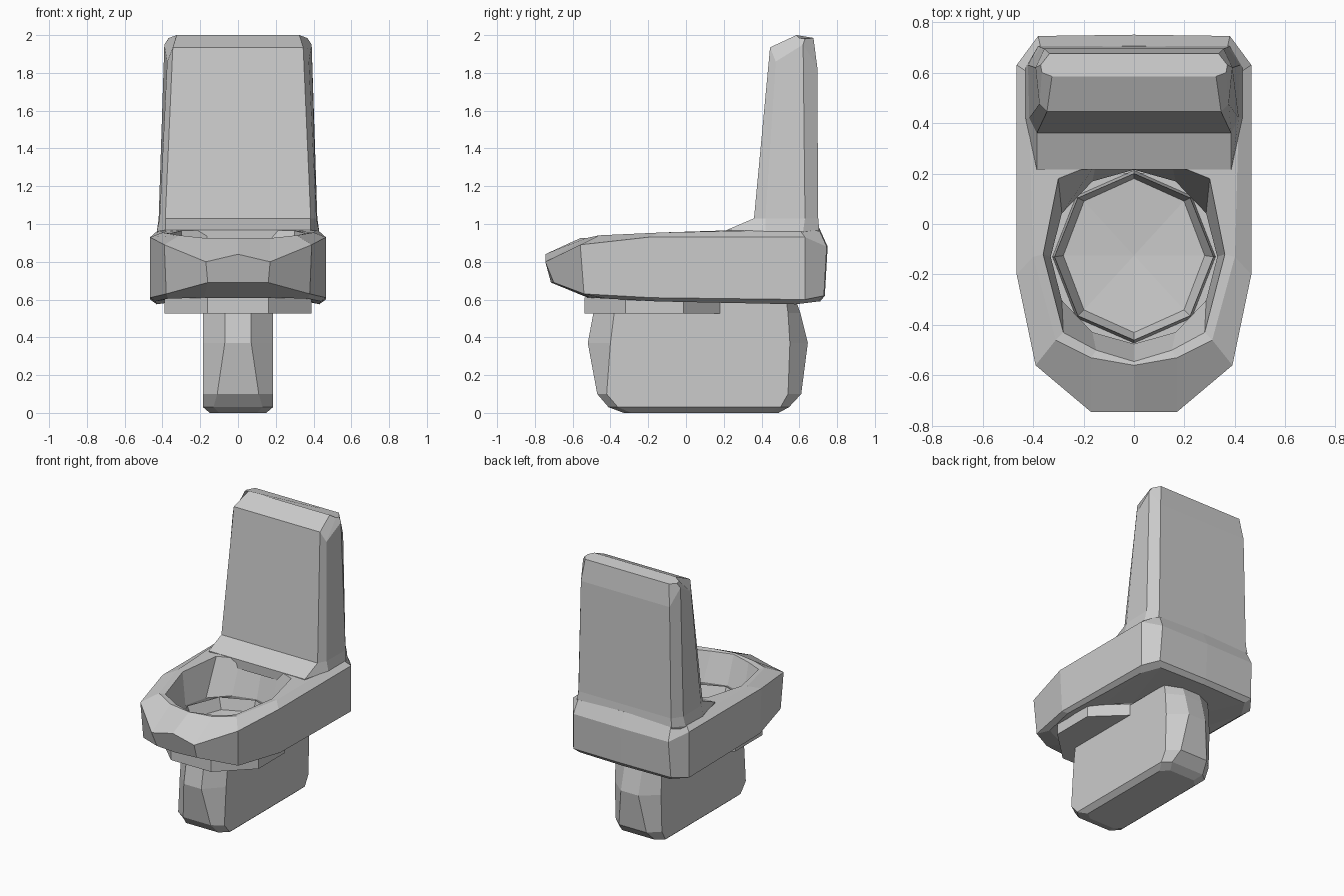
import bpy, bmesh, math


def mirror_ring(half):
    """Closed ring from its x >= 0 half, listed front to back."""
    return list(half) + [(-x, y, z) for x, y, z in reversed(half) if x > 1e-6]


def ellipse(n, rx, ry, cy, z, turn=0.0):
    pts = []
    for i in range(n):
        a = 2 * math.pi * i / n - math.pi / 2 + turn
        pts.append((rx * math.cos(a), cy + ry * math.sin(a), z))
    return pts


def loft(name, rings, closed=False, caps=(True, True), tip=None):
    """Skin rings of equal point count; close into a tube loop or cap the ends."""
    bm = bmesh.new()
    loops = [[bm.verts.new(p) for p in r] for r in rings]
    n = len(loops[0])
    pairs = list(zip(loops, loops[1:]))
    if closed:
        pairs.append((loops[-1], loops[0]))
    for a, b in pairs:
        for i in range(n):
            j = (i + 1) % n
            bm.faces.new((a[i], a[j], b[j], b[i]))
    if not closed:
        if caps[0]:
            bm.faces.new(list(reversed(loops[0])))
        if tip:
            c = bm.verts.new(tip)
            for i in range(n):
                bm.faces.new((loops[-1][i], loops[-1][(i + 1) % n], c))
        elif caps[1]:
            bm.faces.new(loops[-1])
    bmesh.ops.recalc_face_normals(bm, faces=bm.faces)
    mesh = bpy.data.meshes.new(name)
    bm.to_mesh(mesh)
    bm.free()
    obj = bpy.data.objects.new(name, mesh)
    bpy.context.collection.objects.link(obj)
    return obj


# Bowl body: outer shell rolled over the rim and down into the hole
under = [(0, -.52, .61), (.18, -.51, .61), (.37, -.42, .605), (.44, -.15, .59),
         (.43, .58, .575), (.36, .70, .59), (0, .71, .59)]
lower = [(0, -.715, .69), (.16, -.70, .69), (.38, -.54, .63), (.465, -.18, .61),
         (.465, .63, .60), (.39, .73, .62), (0, .735, .62)]
upper = [(0, -.745, .84), (.17, -.745, .80), (.39, -.56, .89), (.465, -.2, .93),
         (.465, .63, .93), (.38, .745, .88), (0, .75, .88)]
rim = [(0, -.56, .925), (.17, -.53, .925), (.31, -.46, .94), (.40, -.13, .955),
       (.42, .60, .97), (.37, .70, .98), (0, .705, .98)]
hole = [(0, -.545, .92), (.15, -.50, .92), (.28, -.43, .93), (.36, -.12, .95),
        (.30, .18, .965), (.15, .24, .965), (0, .285, .965)]
halves = [under, lower, upper, rim, hole]
rings = [mirror_ring(h) for h in halves]
rings.append(ellipse(12, .33, .345, -.13, .72))
rings.append(ellipse(12, .36, .375, -.13, .61))
loft("bowl_body", rings, closed=True)

# Octagonal cup inside the bowl, with a shallow fan floor
loft("bowl_cup",
     [ellipse(8, .325, .345, -.13, .58),
      ellipse(8, .315, .33, -.13, .72),
      ellipse(8, .28, .305, -.125, .64)],
     caps=(False, False), tip=(0, -.125, .615))

# Octagonal plate under the bowl
t = math.pi / 8
loft("bowl_plate", [ellipse(8, .42, .40, -.167, .525, t),
                    ellipse(8, .42, .40, -.167, .61, t)])

# Pedestal: (z, side half width, end half width, front, side front, side back, back)
levels = [(0, .15, .10, -.33, -.29, .44, .49),
          (.03, .185, .13, -.41, -.36, .50, .545),
          (.10, .185, .11, -.47, -.42, .54, .61),
          (.37, .185, .07, -.52, -.40, .55, .645),
          (.53, .185, .07, -.49, -.38, .54, .605),
          (.60, .185, .07, -.475, -.38, .53, .58)]
loft("pedestal", [mirror_ring([(e, f, z), (s, sf, z), (s, sb, z), (e, b, z)])
                  for z, s, e, f, sf, sb, b in levels])

# Tank: flared foot, tapering tower and bevelled top
tank = [
    [(.37, .22, .90), (.41, .42, .90), (.41, .61, .90), (.36, .69, .90)],
    [(.385, .215, .968), (.43, .42, .96), (.43, .62, .96), (.38, .705, .97)],
    [(.385, .36, 1.03), (.415, .42, 1.03), (.42, .63, 1.03), (.37, .70, 1.03)],
    [(.345, .445, 1.935), (.375, .475, 1.86), (.39, .62, 1.95), (.355, .695, 1.83)],
    [(.325, .585, 2.0), (.365, .60, 1.985), (.37, .63, 1.98), (.335, .675, 1.985)],
]
loft("tank", [mirror_ring(h) for h in tank])
